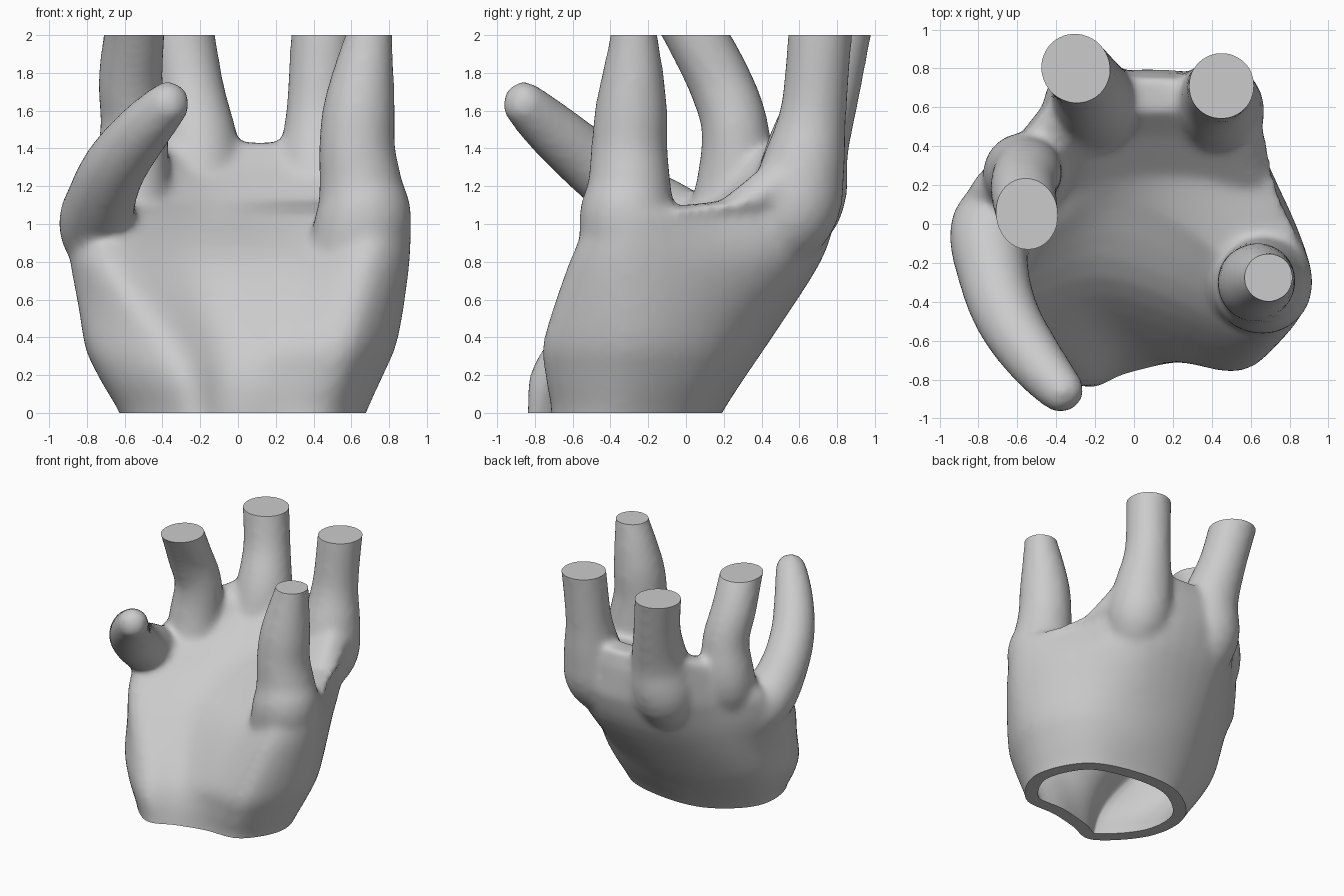
import bpy
import bmesh
import math
from mathutils import Vector

default_cube = bpy.data.objects.get("Cube")
if default_cube:
    bpy.data.objects.remove(default_cube, do_unlink=True)

# One plain grey for the whole model
grey = bpy.data.materials.new("plain grey")
grey.use_nodes = True
grey.diffuse_color = (.6, .6, .6, 1)
grey.node_tree.nodes["Principled BSDF"].inputs["Base Color"].default_value = (.6, .6, .6, 1)


def spline(points, closed, steps):
    """Sample a smooth curve that passes through the points."""
    points = [Vector(p) for p in points]
    count = len(points)

    def pick(i):
        return points[i % count] if closed else points[max(0, min(count - 1, i))]

    samples = []
    for i in range(count if closed else count - 1):
        a, b, c, d = (pick(i + k) for k in (-1, 0, 1, 2))
        for s in range(steps):
            t = s / steps
            samples.append(.5 * (2 * b + (c - a) * t
                                 + (2 * a - 5 * b + 4 * c - d) * t ** 2
                                 + (3 * b - a - 3 * c + d) * t ** 3))
    if not closed:
        samples.append(points[-1])
    return samples


def loft(name, rings):
    """Skin a closed surface over a stack of equal rings."""
    bm = bmesh.new()
    loops = [[bm.verts.new(p) for p in ring] for ring in rings]
    for low, high in zip(loops, loops[1:]):
        for i in range(len(low)):
            j = (i + 1) % len(low)
            bm.faces.new((low[i], low[j], high[j], high[i]))
    bm.faces.new(loops[0][::-1])
    bm.faces.new(loops[-1])
    bmesh.ops.recalc_face_normals(bm, faces=bm.faces)
    bmesh.ops.triangulate(bm, faces=[f for f in bm.faces if len(f.verts) > 4])
    mesh = bpy.data.meshes.new(name)
    bm.to_mesh(mesh)
    bm.free()
    mesh.materials.append(grey)
    obj = bpy.data.objects.new(name, mesh)
    bpy.context.collection.objects.link(obj)
    return obj


def palm_ring(outline, inset=0):
    """Smooth horizontal outline, optionally moved inwards."""
    smooth = spline(outline, True, 5)
    ring = []
    for i, p in enumerate(smooth):
        along = (smooth[(i + 1) % len(smooth)] - smooth[i - 1]).normalized()
        ring.append(p + Vector((-along.y, along.x, 0)) * inset)
    return ring


def at_height(sections):
    """Turn (height, flat outline) pairs into outlines in space."""
    return [[(x, y, z) for x, y in outline] for z, outline in sections]


def finger(name, path):
    """Round tube along a path of x, y, z, radius."""
    samples = spline(path, False, 5)
    rings = []
    for i, s in enumerate(samples):
        ahead = samples[min(i + 1, len(samples) - 1)].to_3d()
        behind = samples[max(i - 1, 0)].to_3d()
        turn = Vector((0, 0, 1)).rotation_difference(ahead - behind)
        radius = s.w + .008
        ring = []
        for k in range(24):
            angle = math.tau * k / 24
            ring.append(s.to_3d() + turn @ Vector((math.cos(angle), math.sin(angle), 0)) * radius)
        rings.append(ring)
    return loft(name, rings)


# Palm body: outlines run from the thumb side round the back to the hollow
body = [
    (0, [(.5, -.68), (.68, -.35), (.5, .04), (.1, .18), (-.3, .15),
         (-.6, -.12), (-.58, -.5), (-.28, -.83), (-.05, -.77), (.2, -.71)]),
    (.2, [(.56, -.72), (.77, -.33), (.6, .1), (.2, .3), (-.28, .28),
          (-.69, 0), (-.7, -.45), (-.33, -.82), (-.06, -.72), (.23, -.71)]),
    (.4, [(.62, -.73), (.85, -.31), (.66, .16), (.25, .42), (-.25, .42),
          (-.74, .1), (-.79, -.35), (-.42, -.71), (-.08, -.6), (.25, -.68)]),
    (.8, [(.68, -.62), (.91, -.32), (.74, .2), (.42, .66), (-.22, .67),
          (-.66, .34), (-.89, 0), (-.7, -.4), (-.2, -.27), (.28, -.42)]),
    (1.05, [(.7, -.5), (.92, -.28), (.72, .15), (.46, .73), (-.26, .75),
            (-.64, .4), (-.85, .16), (-.68, -.15), (-.12, .12), (.35, -.08)]),
]
wrist = (-.15, [(x * .93, y * .95 - .06) for x, y in body[0][1]])
columns = zip(*at_height([wrist] + body))
layers = list(zip(*[spline(column, False, 4) for column in columns]))

# Webs between the fingers, rising behind the hollow
webs = at_height([
    (1.12, [(.58, .18), (.67, .22), (.69, .38), (.45, .74), (-.26, .76),
            (-.62, .42), (-.82, .18), (-.62, .04), (-.14, .22), (.28, .24)]),
    (1.3, [(.54, .4), (.61, .46), (.62, .66), (.42, .75), (-.25, .76),
           (-.57, .46), (-.68, .26), (-.5, .2), (-.2, .42), (.25, .45)]),
    (1.43, [(.48, .58), (.53, .62), (.53, .7), (.4, .74), (-.25, .74),
            (-.42, .64), (-.46, .52), (-.36, .5), (-.1, .57), (.2, .58)]),
])
hand = loft("hand", [palm_ring(outline) for outline in layers + webs])

# Four fingers and the thumb
fingers = {
    "thumb": [(.56, -.28, .6, .22), (.66, -.31, 1, .25), (.65, -.3, 1.2, .215),
              (.63, -.3, 1.4, .195), (.64, -.29, 1.6, .185),
              (.665, -.28, 1.8, .155), (.695, -.275, 2, .118), (.71, -.27, 2.15, .1)],
    "index_finger": [(.35, .35, .8, .15), (.42, .55, 1.05, .235), (.43, .62, 1.3, .215),
                     (.43, .675, 1.6, .168), (.45, .71, 2, .163), (.46, .73, 2.15, .16)],
    "middle_finger": [(-.2, .38, .8, .15), (-.22, .58, 1.1, .24), (-.21, .645, 1.4, .21),
                      (-.25, .74, 1.7, .173), (-.3, .8, 2, .17), (-.32, .83, 2.15, .17)],
    "ring_finger": [(-.5, .1, .8, .15), (-.57, .25, 1.15, .2), (-.55, .26, 1.5, .172),
                    (-.57, .18, 1.75, .163), (-.55, .05, 2, .155), (-.54, -.04, 2.15, .15)],
    "little_finger": [(-.6, .14, .72, .14), (-.74, -.01, .96, .195), (-.72, -.27, 1.14, .175),
                      (-.64, -.5, 1.32, .16), (-.5, -.71, 1.5, .14),
                      (-.37, -.86, 1.64, .11), (-.335, -.9, 1.68, .085),
                      (-.315, -.925, 1.7, .03)],
}
parts = [finger(name, path) for name, path in fingers.items()]

# Blend everything into one skin
bpy.ops.object.select_all(action="DESELECT")
for part in parts + [hand]:
    part.select_set(True)
bpy.context.view_layer.objects.active = hand
bpy.ops.object.join()
blend = hand.modifiers.new("blend", "REMESH")
blend.mode = "VOXEL"
blend.voxel_size = .025
soften = hand.modifiers.new("soften", "SMOOTH")
soften.factor = .5
soften.iterations = 14
for modifier in ("blend", "soften"):
    bpy.ops.object.modifier_apply(modifier=modifier)

# Flat cuts through the wrist and the fingers
bm = bmesh.new()
bm.from_mesh(hand.data)
for height, side in ((0, -1), (2, 1)):
    cut = bmesh.ops.bisect_plane(bm, geom=bm.verts[:] + bm.edges[:] + bm.faces[:],
                                 plane_co=(0, 0, height), plane_no=(0, 0, side),
                                 clear_outer=True)
    rim = [e for e in cut["geom_cut"] if isinstance(e, bmesh.types.BMEdge)]
    caps = bmesh.ops.edgeloop_fill(bm, edges=rim)["faces"]
    bmesh.ops.triangulate(bm, faces=caps)
bmesh.ops.recalc_face_normals(bm, faces=bm.faces)
bm.to_mesh(hand.data)
bm.free()

# Hollow wrist
inner = [palm_ring(outline, .1) for outline in layers if outline[0].z < .85]
hollow = loft("hollow_cutter", inner)
hollow.hide_render = True
carve = hand.modifiers.new("carve", "BOOLEAN")
carve.operation = "DIFFERENCE"
carve.solver = "EXACT"
carve.object = hollow
bpy.ops.object.modifier_apply(modifier="carve")
bpy.data.objects.remove(hollow, do_unlink=True)

# Smooth skin with crisp cut rims
hand.data.materials.clear()
hand.data.materials.append(grey)
bpy.ops.object.shade_smooth_by_angle(angle=math.radians(40))
